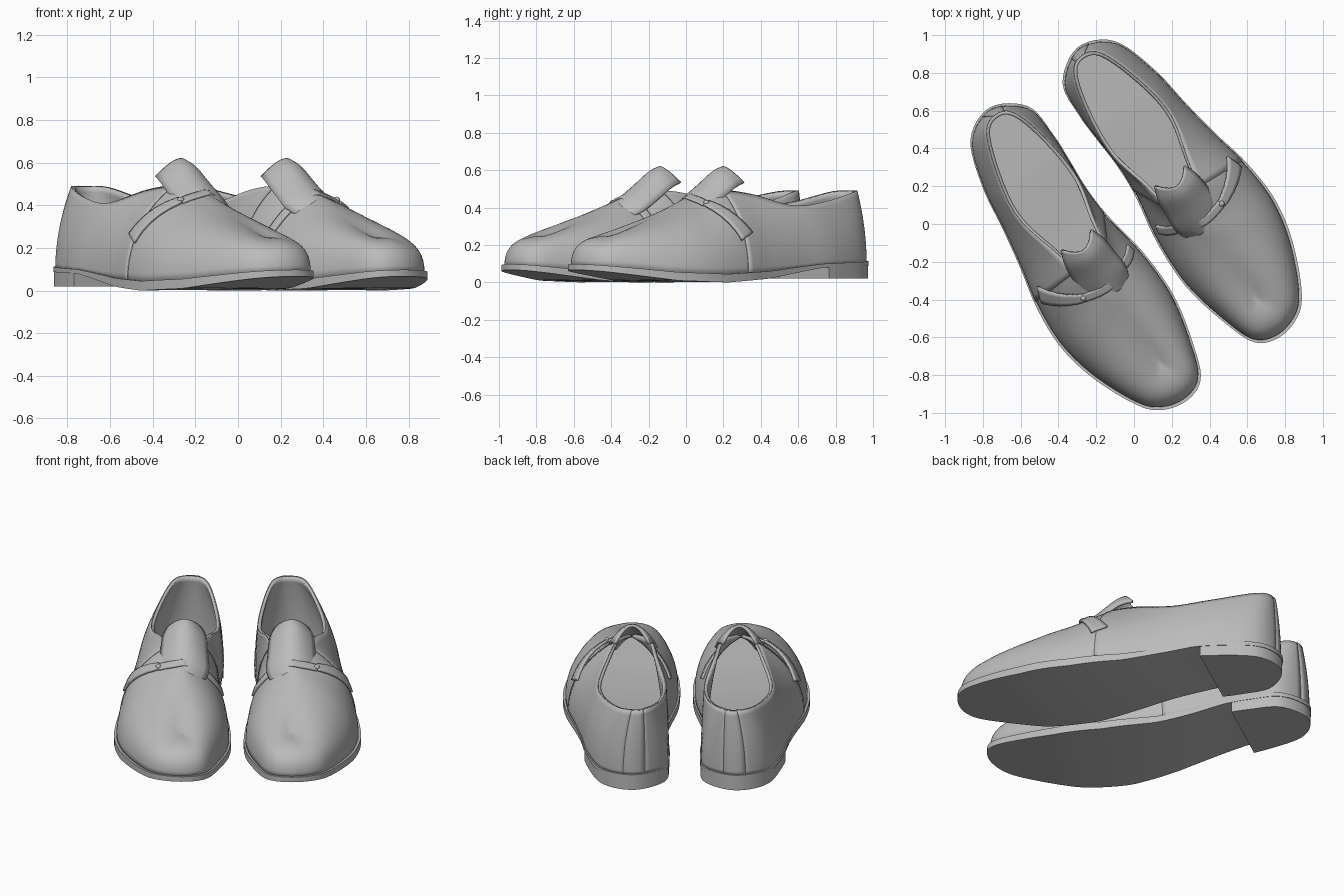
import bpy, bmesh, math
from mathutils import Vector, Matrix
from mathutils.bvhtree import BVHTree

cube = bpy.data.objects.get("Cube")
if cube:
    bpy.data.objects.remove(cube, do_unlink=True)

leather = bpy.data.materials.new("grey leather")
leather.use_nodes = True
GREY = (0.5, 0.5, 0.5, 1)
leather.diffuse_color = GREY
leather.node_tree.nodes["Principled BSDF"].inputs["Base Color"].default_value = GREY

# Around the shoe from the heel, outer side first:
# base length, base width, top length, top width, top height, roundness
SECTIONS = [
    (-.94, .28, -.89, .26, .49, 0), (-.86, .46, -.84, .37, .485, 0),
    (-.62, .55, -.58, .46, .43, 0), (-.36, .59, -.36, .485, .41, 0),
    (-.14, .63, -.13, .43, .47, .1), (.07, .675, .05, .38, .49, .3),
    (.3, .69, .2, .305, .455, .4), (.52, .65, .36, .305, .385, .6),
    (.75, .556, .55, .305, .3, .9), (.88, .46, .66, .305, .255, 1),
    (.93, .31, .69, .305, .25, 1), (.88, .175, .66, .305, .255, 1),
    (.7, .1, .55, .305, .3, .9), (.43, .04, .36, .305, .385, .6),
    (.15, .045, .2, .305, .455, .4), (-.12, .09, .05, .2, .49, .3),
    (-.3, .1, -.14, .16, .47, .1), (-.48, .09, -.36, .11, .41, 0),
    (-.64, .085, -.6, .125, .43, 0), (-.83, .11, -.82, .18, .485, 0)]
COUNT = len(SECTIONS)
STEP = 6
RING = COUNT * STEP
WELT_TOP = [(-.95, .115), (-.5, .1), (-.1, .06), (.2, .045), (.5, .055), (.95, .1)]
SOLE_LOW = [(-.95, .09), (-.5, .08), (-.1, .02), (.2, 0), (.5, .01), (.95, .07)]


def spline(points, t, closed=False):
    """Smooth curve through the points, at parameter t."""
    n = len(points)
    i = math.floor(t) if closed else min(int(t), n - 2)
    f = t - i
    a, b, c, d = (points[j % n] if closed else points[max(0, min(n - 1, j))]
                  for j in range(i - 1, i + 3))
    return [q + f / 2 * (r - p + f * (2 * p - 5 * q + 4 * r - s + f * (3 * (q - r) + s - p)))
            for p, q, r, s in zip(a, b, c, d)]


def height(table, u):
    """Height from a table, straight between its points."""
    u = max(table[0][0], min(table[-1][0], u))
    for (a, za), (b, zb) in zip(table, table[1:]):
        if u <= b:
            return za + (zb - za) * (u - a) / (b - a)


def outline(t, scale=1.0):
    u, w = spline(SECTIONS, t, True)[:2]
    return u * (1 + scale) / 2, .32 + (w - .32) * scale


def surface(t, f):
    """Point on the upper: f runs from the welt to the collar or crest."""
    u, w = outline(t, .965)
    tu, tw, tz, k = spline(SECTIONS, t, True)[2:]
    if 6 <= t % COUNT <= 14:
        tw = .305
    k = max(0, min(1, k))
    z = height(WELT_TOP, u) - .01
    e = 1 - .25 * k
    c, s = max(0, math.cos(f * math.pi / 2)), math.sin(f * math.pi / 2)
    h = (1 - k) * f * f + k * (1 - c ** e)
    g = (1 - k) * f + k * s ** e
    return Vector((u + (tu - u) * h, -(w + (tw - w) * h), z + (tz - z) * g))


def grid(rows, closed=False):
    """Quad sheet over rows of points."""
    bm = bmesh.new()
    vs = [[bm.verts.new(p) for p in row] for row in rows]
    n = len(vs)
    for i in range(n if closed else n - 1):
        a, b = vs[i], vs[(i + 1) % n]
        for j in range(len(a) - 1):
            bm.faces.new((a[j], b[j], b[j + 1], a[j + 1]))
    return bm


def slab(scale, low, high):
    """Curved slab with the shoe outline between two height functions."""
    ring = [outline(i / STEP, scale) for i in range(RING)]
    bm = grid([[(u, -w, low(u)), (u, -w, high(u))] for u, w in ring], True)
    verts = list(bm.verts)
    for side in (0, 1):
        v = verts[side::2]
        for i in range(RING // 2):
            quad = (v[i], v[i + 1], v[-i - 1], v[-i])
            bm.faces.new(list(dict.fromkeys(quad)))
    bmesh.ops.recalc_face_normals(bm, faces=bm.faces)
    return bm


def add(name, bm, thick=0, angle=40):
    """Make the part for both shoes, the second one mirrored."""
    turn = Matrix.Rotation(math.radians(34.4 - 90), 4, 'Z')
    for side, flip in (("right", 1), ("left", -1)):
        copy = bm.copy()
        copy.transform(turn @ Matrix.Diagonal((1, flip, 1, 1)))
        if flip < 0:
            bmesh.ops.reverse_faces(copy, faces=copy.faces)
        mesh = bpy.data.meshes.new(side + "_" + name)
        copy.to_mesh(mesh)
        copy.free()
        mesh.materials.append(leather)
        ob = bpy.data.objects.new(mesh.name, mesh)
        bpy.context.collection.objects.link(ob)
        bpy.ops.object.select_all(action='DESELECT')
        ob.select_set(True)
        bpy.context.view_layer.objects.active = ob
        bpy.ops.object.shade_smooth_by_angle(angle=math.radians(angle))
        if thick:
            mod = ob.modifiers.new("thickness", 'SOLIDIFY')
            mod.thickness = thick
            mod.offset = -1


# Upper, joined along the crest of the forefoot
LEVELS = [j / 14 for j in range(15)]
upper = grid([[surface(i / STEP, f) for f in LEVELS] for i in range(RING)], True)
bmesh.ops.remove_doubles(upper, verts=upper.verts, dist=.001)
upper.normal_update()
skin = BVHTree.FromBMesh(upper)
add("upper", upper, .018, 60)


# Quarters and back strip laid over the upper
def overlay(name, start, end, lift):
    n = max(4, round((end - start) * STEP))
    bm = grid([[surface(start + (end - start) * i / n, f) for f in LEVELS]
               for i in range(n + 1)])
    bm.normal_update()
    for v in bm.verts:
        v.co += v.normal * lift
    add(name, bm, lift)


overlay("outer_quarter", .3, 4.9, .004)
overlay("inner_quarter", 15.1, 19.7, .004)
overlay("back_strip", -.33, .33, .007)

# Sole, insole and heel block
add("sole", slab(1, lambda u: height(SOLE_LOW, u), lambda u: height(WELT_TOP, u)))
add("insole", slab(.9, lambda u: height(WELT_TOP, u) - .01,
                   lambda u: height(WELT_TOP, u) + .03))
ring = [outline(i / 20, .99) for i in range(-5 * 20, 5 * 20)]
ring = [p for p in ring if p[0] < -.535]
heel = grid([[(u, -w, .02), (u, -w, height(SOLE_LOW, u) + .005)] for u, w in ring], True)
heel_verts = list(heel.verts)
for side in (0, 1):
    heel.faces.new(heel_verts[side::2])
bmesh.ops.recalc_face_normals(heel, faces=heel.faces)
add("heel", heel)

# Tongue: arched sheet, length, height, half width along the middle
TONGUE = [(.25, .425, .1), (.18, .475, .14), (.1, .535, .135), (.02, .598, .125), (-.035, .622, .1)]
rows = []
for i in range(17):
    u, z, half = spline(TONGUE, i / 4)
    rows.append([(u - .07 * a * a * i / 16, -(.3 + a * half), z - .085 * a * a)
                 for a in (j / 6 - 1 for j in range(13))])
add("tongue", grid(rows), .016, 60)


# Strap across the instep, its flap and the small joints
def strap(name, path, wide_start, wide_end, lift):
    n = 6 * (len(path) - 1)
    pts = [Vector(spline(path, i / 6)) for i in range(n + 1)]
    rows = []
    for i, p in enumerate(pts):
        spot, normal = skin.find_nearest(p)[:2]
        along = pts[min(n, i + 1)] - pts[max(0, i - 1)]
        side = along.cross(normal).normalized()
        half = (wide_start + (wide_end - wide_start) * i / n) / 2
        row = []
        for a in (-1, -.5, 0, .5, 1):
            q, m = skin.find_nearest(spot + side * half * a)[:2]
            row.append(q + m * lift)
        rows.append(row)
    bm = grid(rows)
    bm.normal_update()
    if sum(f.normal.z for f in bm.faces) < 0:
        bmesh.ops.reverse_faces(bm, faces=bm.faces)
    add(name, bm, .014)


OUTER, INNER = (.165, -.43, .4), (.165, -.17, .41)
strap("strap", [OUTER, (.19, -.36, .44), (.195, -.3, .455), (.19, -.24, .44), INNER,
                (.13, -.08, .33), (.09, -.05, .24)], .045, .05, .012)
strap("strap_flap", [OUTER, (.1, -.53, .33), (.03, -.61, .24)], .045, .1, .017)
for name, place in (("outer_joint", OUTER), ("inner_joint", INNER)):
    spot, normal = skin.find_nearest(Vector(place))[:2]
    bead = bmesh.new()
    bmesh.ops.create_uvsphere(bead, u_segments=16, v_segments=8, radius=.016)
    bead.transform(Matrix.Translation(spot + normal * .01))
    add(name, bead)
